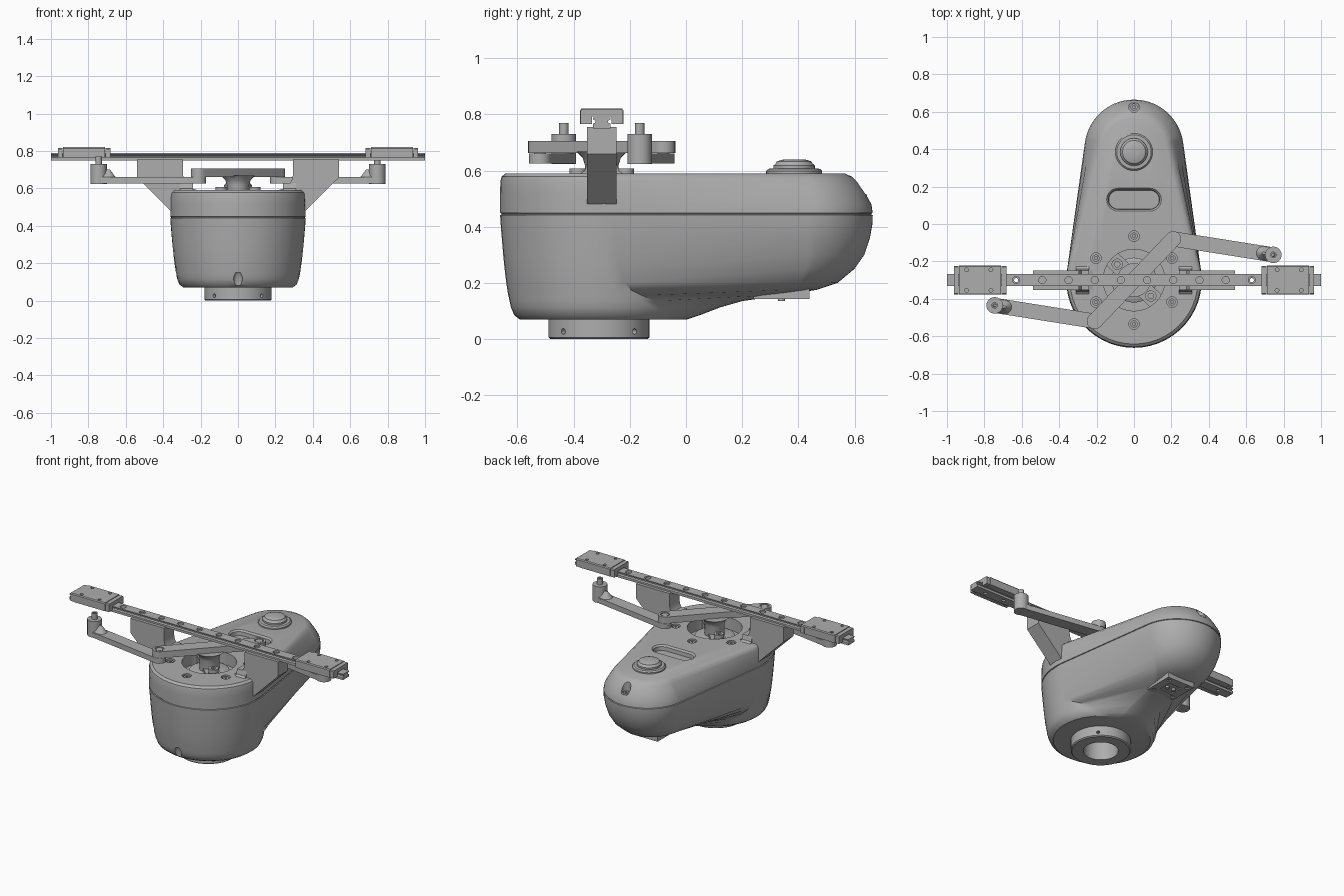
import bpy, bmesh, math
from mathutils import Vector

if "Cube" in bpy.data.objects:
    bpy.data.objects.remove(bpy.data.objects["Cube"], do_unlink=True)

mat = bpy.data.materials.new("machined_grey")
mat.use_nodes = True
GREY = (0.42, 0.42, 0.42, 1)
mat.diffuse_color = GREY
mat.node_tree.nodes["Principled BSDF"].inputs["Base Color"].default_value = GREY
CY = -0.3  # y of the main axis


def loft(name, rings):
    """Skin a closed solid through rings of equal point count."""
    bm = bmesh.new()
    rows = [[bm.verts.new(p) for p in ring] for ring in rings]
    n = len(rows[0])
    for a, b in zip(rows, rows[1:]):
        for i in range(n):
            j = (i + 1) % n
            bm.faces.new((a[i], a[j], b[j], b[i]))
    bm.faces.new(rows[0][::-1])
    bm.faces.new(rows[-1])
    bmesh.ops.recalc_face_normals(bm, faces=bm.faces)
    me = bpy.data.meshes.new(name)
    bm.to_mesh(me)
    bm.free()
    me.materials.append(mat)
    ob = bpy.data.objects.new(name, me)
    bpy.context.collection.objects.link(ob)
    return ob


def hull(p, rp, q, rq, z, n=28):
    """Outline around two circles joined by their tangents."""
    dx, dy = q[0] - p[0], q[1] - p[1]
    base = math.atan2(dy, dx)
    phi = math.acos(min(0.95, (rp - rq) / math.hypot(dx, dy)))
    ring = []
    for c, r, a0, a1 in ((q, rq, -phi, phi), (p, rp, phi, 2 * math.pi - phi)):
        for i in range(n + 1):
            a = base + a0 + (a1 - a0) * i / n
            ring.append((c[0] + r * math.cos(a), c[1] + r * math.sin(a), z))
    return ring


def turned(name, x, y, profile, n=32):
    """Vertical turned part from (radius, z) pairs."""
    return loft(name, [[(x + r * math.cos(2 * math.pi * i / n),
                         y + r * math.sin(2 * math.pi * i / n), z)
                        for i in range(n)] for r, z in profile])


def rod(name, x, y, r, z0, z1):
    return turned(name, x, y, ((r, z0), (r, z1)))


def bar(name, p, q, r, z0, z1):
    return loft(name, [hull(p, r, q, r, z, 12) for z in (z0, z1)])


def extrude(name, pts, a, b, axis):
    """Prism along x from (y, z) points, or along y from (x, z) points."""
    place = (lambda u, v, t: (t, u, v)) if axis == "x" else (lambda u, v, t: (u, t, v))
    return loft(name, [[place(u, v, t) for u, v in pts] for t in (a, b)])


def box(name, x0, x1, y0, y1, z0, z1):
    return extrude(name, [(y0, z0), (y1, z0), (y1, z1), (y0, z1)], x0, x1, "x")


def cut(ob, cutters):
    bpy.context.view_layer.objects.active = ob
    for c in cutters:
        m = ob.modifiers.new("cut", "BOOLEAN")
        m.operation, m.solver, m.object = "DIFFERENCE", "EXACT", c
        bpy.ops.object.modifier_apply(modifier=m.name)
        bpy.data.objects.remove(c, do_unlink=True)
    return ob


# Housing: (z, front radius, rear centre y, rear radius), with a seam groove
levels = [(.07, .292, -.2, .205), (.085, .313, -.1, .15), (.112, .325, 0, .12),
          (.135, .33, .1, .1), (.155, .333, .24, .1), (.175, .336, .32, .145),
          (.2, .34, .36, .18), (.25, .346, .385, .215), (.3, .351, .4, .235),
          (.36, .356, .4, .255), (.41, .36, .4, .264), (.441, .362, .4, .265),
          (.443, .357, .4, .26), (.447, .357, .4, .26), (.449, .362, .4, .265),
          (.48, .362, .4, .26), (.52, .362, .4, .238), (.56, .361, .395, .215),
          (.578, .357, .39, .2), (.59, .342, .385, .18)]
body = loft("housing", [hull((0, CY), rf, (0, yb), rb, z) for z, rf, yb, rb in levels])

# Screw positions on the lid
screws = [(.235 * math.sin(k * math.pi / 3), CY + .235 * math.cos(k * math.pi / 3), .575)
          for k in range(6)] + [(0, .625, .505)]
tools = [rod("screw_pocket", x, y, .028, z, .7) for x, y, z in screws]
tools.append(rod("hub_pocket", 0, CY, .165, .51, .7))
tools.append(loft("slot_pocket", [hull((-.085, .13), r, (.085, .13), r, z, 14)
                                  for r, z in ((.05, .555), (.052, .58), (.066, .595))]))
tools.append(turned("front_notch", 0, -.632, ((.025, .04), (.025, .125), (.012, .15))))
tools.append(rod("bore_pocket", 0, CY - .01, .105, 0, .13))
cut(body, tools)
for x, y, z in screws:
    cut(rod("lid_screw", x, y, .019, z - .01, z + .01),
        [turned("hex_socket", x, y, ((.009, z), (.009, z + .03)), 6)])

# Rear knob
turned("knob_flange", 0, .385, ((.1, .585), (.1, .598), (.092, .606), (.08, .607)))
turned("knob_cap", 0, .385, ((.074, .6), (.074, .618), (.066, .624), (.062, .632),
                             (.045, .638), (.02, .64)))

# Mounting collar with bore and four radial set screw holes
collar = turned("mounting_collar", 0, CY - .01, ((.173, 0), (.18, .006), (.18, .075)), 48)
tools = [rod("collar_bore", 0, CY - .01, .105, -.1, .1)]
for k in range(4):
    a = math.pi / 4 + k * math.pi / 2
    hole = rod("set_screw_hole", 0, 0, .01, .155, .2)
    hole.rotation_euler = (0, math.pi / 2, a)
    hole.location = (0, CY - .01, .027)
    tools.append(hole)
cut(collar, tools)

# Connector plate under the rear
tools = [rod("plate_hole", x, y, .013, .13, .152) for x in (-.07, .07) for y in (.27, .41)]
tools.append(box("plate_recess", -.045, .045, .295, .385, .13, .15))
cut(box("connector_plate", -.1, .1, .24, .44, .143, .185), tools)
for x in (-.025, .025):
    rod("connector_pin", x, .34, .012, .136, .17)

# Hub in the top recess
turned("hub_disc", 0, CY, ((.12, .5), (.12, .54), (.1, .55)))
bar("hub_bridge", (-.12, CY + .115), (.12, CY - .115), .045, .5, .57)
turned("hub_shaft", 0, CY, ((.06, .52), (.06, .62), (.068, .645), (.09, .668)))

# Crank bar across the hub
crank = bar("crank_bar", (-.21, CY - .22), (.21, CY + .22), .042, .662, .705)
cut(crank, [rod("pivot_recess", s * .21, CY + s * .22, .028, .698, .8) for s in (1, -1)])

for s in (1, -1):
    # Linkage arm, raised boss and hollow pin
    joint, tip = (s * .21, CY + s * .22), (s * .745, CY + s * .135)
    bar("linkage_arm", joint, tip, .04, .625, .66)
    rod("pivot_pin", *joint, .022, .63, .703)
    boss = turned("arm_boss", *tip, ((.044, .624), (.044, .66), (.044, .73)))
    pin = rod("arm_pin", *tip, .017, .7, .77)
    near = (tip[0] - s * .055, tip[1] + s * .009)
    loft("arm_fillet", [hull(near, r, tip, r, z, 12)
                        for r, z in ((.04, .655), (.026, .672), (.006, .7))])
    for part in (boss, pin):
        cut(part, [rod("pin_bore", *tip, .009, .5, .9)])
    bolt = (-s * .09, CY + s * .085)
    cut(rod("hub_bolt", *bolt, .03, .54, .607),
        [turned("bolt_socket", *bolt, ((.016, .59), (.016, .7)), 6)])

    # Rail bracket standing on the housing side
    side = [(.54, .755), (.54, .658), (.36, .48), (.22, .48), (.22, .592),
            (.25, .6), (.275, .62), (.29, .65), (.295, .68), (.295, .755)]
    extrude("rail_bracket", [(s * x, z) for x, z in side], CY - .052, CY + .052, "y")
    foot = [(CY - .08, .585), (CY + .08, .585), (CY + .06, .6), (CY + .052, .63),
            (CY - .052, .63), (CY - .06, .6)]
    extrude("bracket_foot", foot, s * .24, s * .31, "x")

    # Carriage straddling the rail end
    half = [(.036, .766), (.078, .766), (.078, .814), (.073, .82)]
    yz = [(CY + y, z) for y, z in half] + [(CY - y, z) for y, z in half[::-1]]
    yz += [(CY - .036, .793), (CY + .036, .793)]
    block = extrude("carriage", yz, s * .71, s * .935, "x")
    cut(block, [rod("carriage_hole", s * x, CY + y, .01, .8, .9)
                for x in (.765, .895) for y in (-.055, .055)])
    cap = [(CY + (y - CY) * .97, z - (.003 if z > .8 else 0)) for y, z in yz]
    for x in (.682, .937):
        extrude("carriage_end_cap", cap, s * x, s * (x + .026), "x")

# Linear rail with waisted section and counterbored holes
half = [(.032, .75), (.032, .766), (.022, .771), (.022, .777), (.032, .782), (.032, .788)]
rail = extrude("linear_rail", [(CY + y, z) for y, z in half]
               + [(CY - y, z) for y, z in half[::-1]], -1, 1, "x")
tools = []
for k in range(14):
    x = (k - 6.5) * .14
    tools.append(turned("rail_hole", x, CY, ((.011, .7), (.011, .77), (.019, .771), (.019, .85)), 20))
cut(rail, tools)
for k in range(2, 12):
    if 2 < k < 11:
        rod("rail_screw", (k - 6.5) * .14, CY, .0165, .752, .778)

# Smooth shading with crisp edges
for ob in list(bpy.context.scene.objects):
    if ob.type == "MESH":
        bpy.ops.object.select_all(action="DESELECT")
        ob.select_set(True)
        bpy.context.view_layer.objects.active = ob
        bpy.ops.object.shade_smooth_by_angle(angle=math.radians(35))
